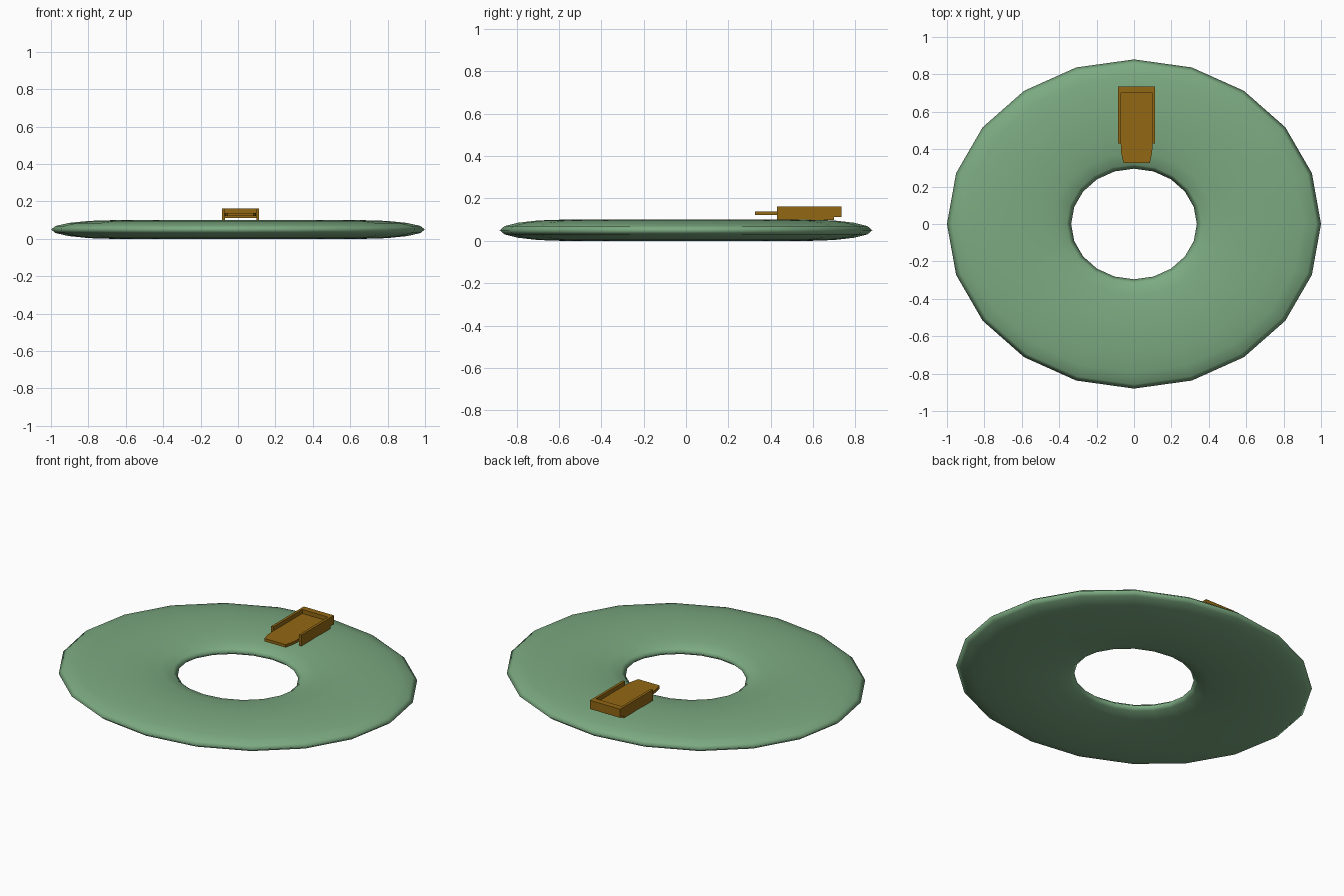
import bpy, bmesh
from mathutils import Matrix

if "Cube" in bpy.data.objects:
    bpy.data.objects.remove(bpy.data.objects["Cube"])


def material(name, rgb):
    m = bpy.data.materials.new(name)
    m.diffuse_color = (*rgb, 1)
    m.use_nodes = True
    m.node_tree.nodes["Principled BSDF"].inputs["Base Color"].default_value = m.diffuse_color
    return m


GREEN = material("green", (0.20, 0.40, 0.22))
BROWN = material("brown", (0.29, 0.14, 0.007))


def finish(name, bm, mat):
    bmesh.ops.recalc_face_normals(bm, faces=bm.faces)
    me = bpy.data.meshes.new(name)
    bm.to_mesh(me)
    bm.free()
    me.materials.append(mat)
    ob = bpy.data.objects.new(name, me)
    bpy.context.collection.objects.link(ob)
    return ob


def prism(name, outline, z0, z1, mat):
    bm = bmesh.new()
    face = bm.faces.new([bm.verts.new((x, y, z0)) for x, y in outline])
    ext = bmesh.ops.extrude_face_region(bm, geom=[face])
    verts = [g for g in ext["geom"] if isinstance(g, bmesh.types.BMVert)]
    bmesh.ops.translate(bm, verts=verts, vec=(0, 0, z1 - z0))
    return finish(name, bm, mat)


def rect(x0, x1, y0, y1):
    return [(x0, y0), (x1, y0), (x1, y1), (x0, y1)]


# Flattened oval ring, 20 sides around
R, r = 0.668, 0.332
bpy.ops.mesh.primitive_torus_add(major_segments=20, minor_segments=16,
                                 major_radius=R, minor_radius=r)
ring = bpy.context.object
ring.name = "ring"
ring.data.transform(Matrix.Translation((0, 0, 0.05)) @
                    Matrix.Diagonal((1, 0.88, 0.05 / r, 1)))
ring.data.materials.append(GREEN)
bpy.ops.object.shade_smooth()

# Holder: U-shaped upright walls around a floating tongue plate
CX = 0.014
for side, name in ((-1, "left_wall"), (1, "right_wall")):
    xs = sorted((CX + side * 0.084, CX + side * 0.099))
    prism(name, rect(*xs, 0.43, 0.70), 0.098, 0.163, BROWN)
prism("back_wall", rect(CX - 0.099, CX + 0.099, 0.70, 0.735), 0.112, 0.163, BROWN)

# Tongue plate with a tapered nose
half = [(0.07, 0.325), (0.083, 0.38), (0.085, 0.43), (0.085, 0.702)]
plate = [(CX + x, y) for x, y in half] + [(CX - x, y) for x, y in reversed(half)]
prism("tongue_plate", plate, 0.122, 0.139, BROWN)
